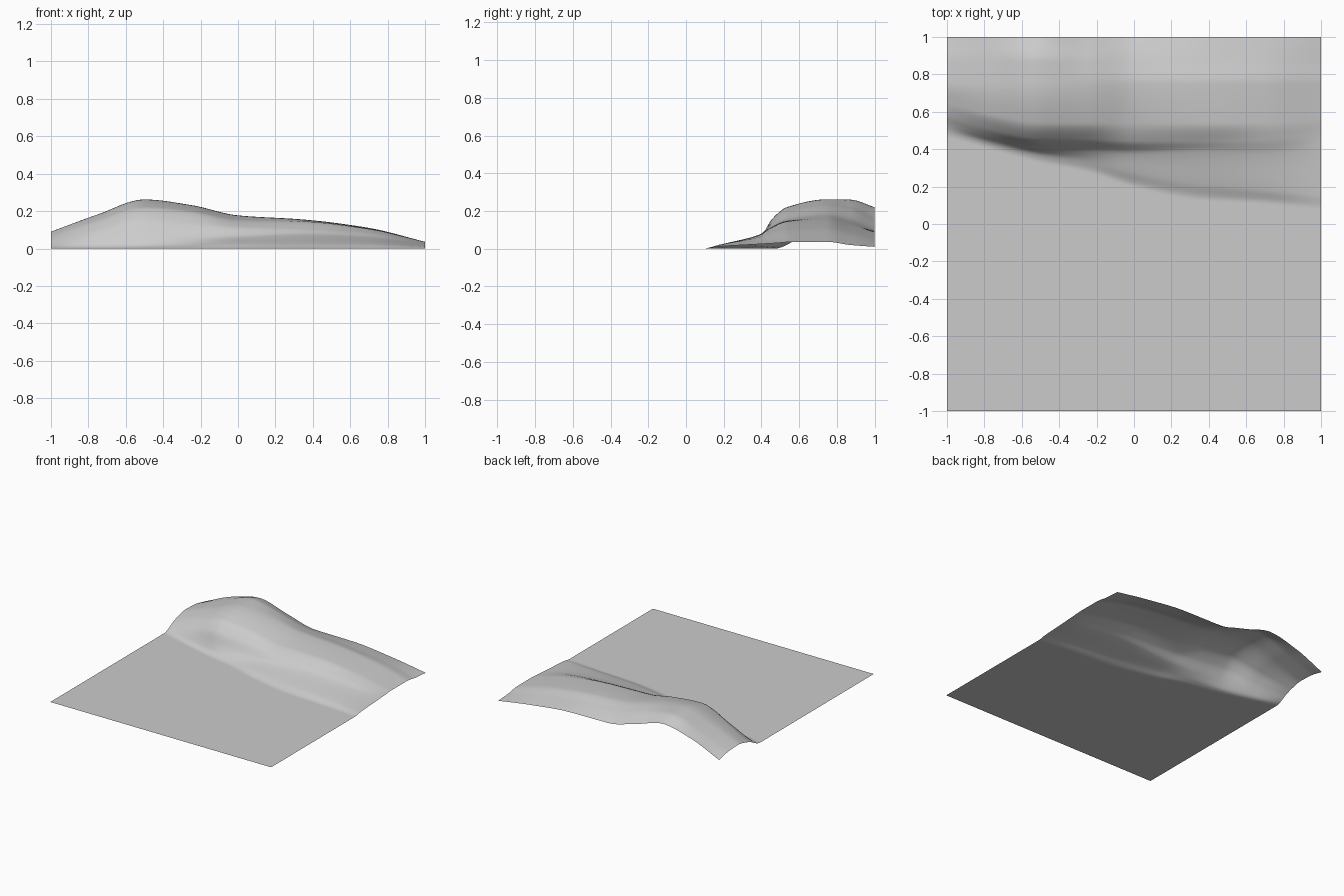
import bpy

if "Cube" in bpy.data.objects:
    bpy.data.objects.remove(bpy.data.objects["Cube"])

# Cross-sections of the hill, one per x station:
# apron start y, then (y, z) for apron, foot, slope, shoulder, then z at y = 0.75, 0.87, 1
STATIONS = [
    (-1.00, .47, .50, .006, .53, .018, .58, .045, .65, .070, .090, .085, .060),
    (-0.75, .40, .43, .010, .46, .050, .50, .100, .58, .152, .182, .180, .165),
    (-0.50, .33, .37, .012, .405, .06, .45, .150, .54, .222, .262, .260, .220),
    (-0.25, .28, .33, .015, .39, .055, .45, .135, .54, .200, .232, .215, .155),
    (0.00, .20, .27, .025, .38, .062, .44, .115, .54, .155, .177, .150, .095),
    (0.35, .13, .21, .025, .39, .075, .44, .105, .54, .145, .155, .125, .090),
    (0.70, .11, .18, .022, .38, .060, .45, .085, .54, .105, .110, .085, .055),
    (1.00, .08, .15, .010, .40, .025, .48, .030, .56, .036, .036, .020, .010),
]


def smooth_curve(xs, ys, x):
    """Cubic interpolation that never overshoots its points."""
    n = len(xs)
    d = [(ys[i + 1] - ys[i]) / (xs[i + 1] - xs[i]) for i in range(n - 1)]
    m = [d[0]] + [2 * a * b / (a + b) if a * b > 0 else 0.0
                  for a, b in zip(d, d[1:])] + [d[-1]]
    i = 0
    while i < n - 2 and x > xs[i + 1]:
        i += 1
    h = xs[i + 1] - xs[i]
    t = (x - xs[i]) / h
    return ((2*t**3 - 3*t**2 + 1) * ys[i] + (t**3 - 2*t**2 + t) * h * m[i]
            + (3*t**2 - 2*t**3) * ys[i + 1] + (t**3 - t**2) * h * m[i + 1])


def section(x):
    """Blend the stations into one y-z profile at x."""
    xs = [s[0] for s in STATIONS]
    p = [smooth_curve(xs, [s[k] for s in STATIONS], x) for k in range(1, 13)]
    ys = [-1.0, p[0], p[1], p[3], p[5], p[7], .75, .87, 1.0]
    zs = [0.0, 0.0, p[2], p[4], p[6], p[8], p[9], p[10], p[11]]
    return ys, zs


# Terrain sheet: coarse rows on the flat, fine rows on the hill
NX = 100
rows = [-1 + i * 0.1 for i in range(11)] + [(i + 1) / 100 for i in range(100)]
verts, faces = [], []
for i in range(NX + 1):
    x = -1 + 2 * i / NX
    ys, zs = section(x)
    verts += [(x, y, smooth_curve(ys, zs, y)) for y in rows]
R = len(rows)
for i in range(NX):
    for j in range(R - 1):
        a = i * R + j
        faces.append((a, a + R, a + R + 1, a + 1))

mesh = bpy.data.meshes.new("terrain")
mesh.from_pydata(verts, [], faces)
mesh.polygons.foreach_set("use_smooth", [True] * len(faces))
terrain = bpy.data.objects.new("terrain", mesh)
bpy.context.collection.objects.link(terrain)

grey = bpy.data.materials.new("plain grey")
grey.diffuse_color = (0.6, 0.6, 0.6, 1)
grey.use_nodes = True
grey.node_tree.nodes["Principled BSDF"].inputs["Base Color"].default_value = grey.diffuse_color
mesh.materials.append(grey)
